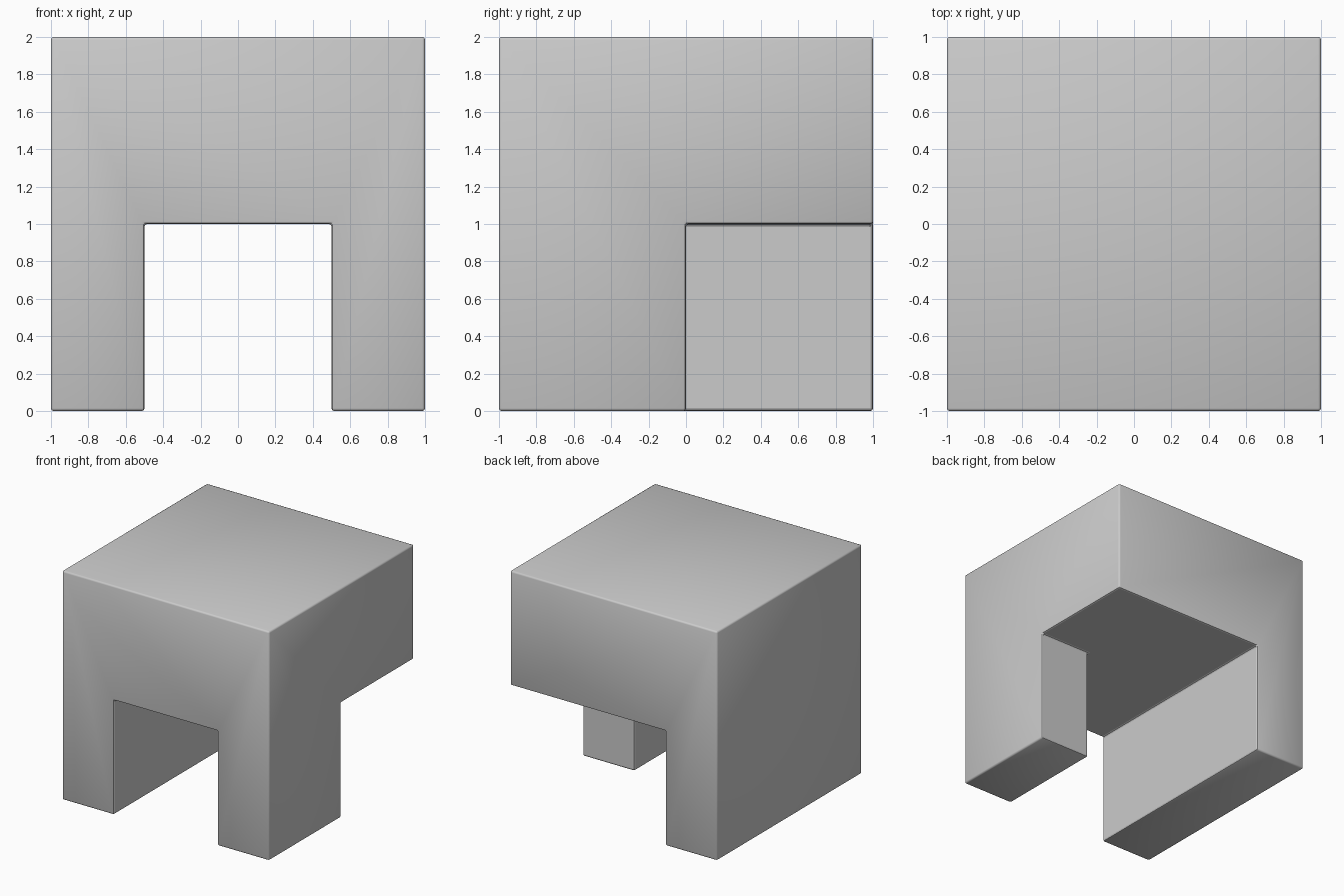
import bpy, bmesh

if "Cube" in bpy.data.objects:
    bpy.data.objects.remove(bpy.data.objects["Cube"])


def prism(name, outline, z0, z1):
    """Extrude a counter-clockwise footprint from z0 up to z1."""
    bm = bmesh.new()
    base = bm.faces.new([bm.verts.new((x, y, z0)) for x, y in outline])
    top = bmesh.ops.extrude_face_region(bm, geom=[base], use_keep_orig=True)["geom"]
    for v in top:
        if isinstance(v, bmesh.types.BMVert):
            v.co.z = z1
    bmesh.ops.recalc_face_normals(bm, faces=bm.faces)
    mesh = bpy.data.meshes.new(name)
    bm.to_mesh(mesh)
    bm.free()
    obj = bpy.data.objects.new(name, mesh)
    bpy.context.collection.objects.link(obj)
    return obj


# Solid block
block = prism("archway_block", [(-1, -1), (1, -1), (1, 1), (-1, 1)], 0, 2)

# Passage from the front that opens out to the back right corner
cutter = prism("passage_cutter",
               [(-.5, -2), (.5, -2), (.5, 0), (2, 0), (2, 2), (-.5, 2)], -1, 1)
cutter.hide_render = True
cutter.hide_set(True)

cut = block.modifiers.new("passage", "BOOLEAN")
cut.operation = "DIFFERENCE"
cut.solver = "EXACT"
cut.object = cutter

# Slightly softened edges
bevel = block.modifiers.new("soft_edges", "BEVEL")
bevel.width = 0.015
bevel.segments = 2
bevel.limit_method = "ANGLE"

block.data.shade_smooth()
